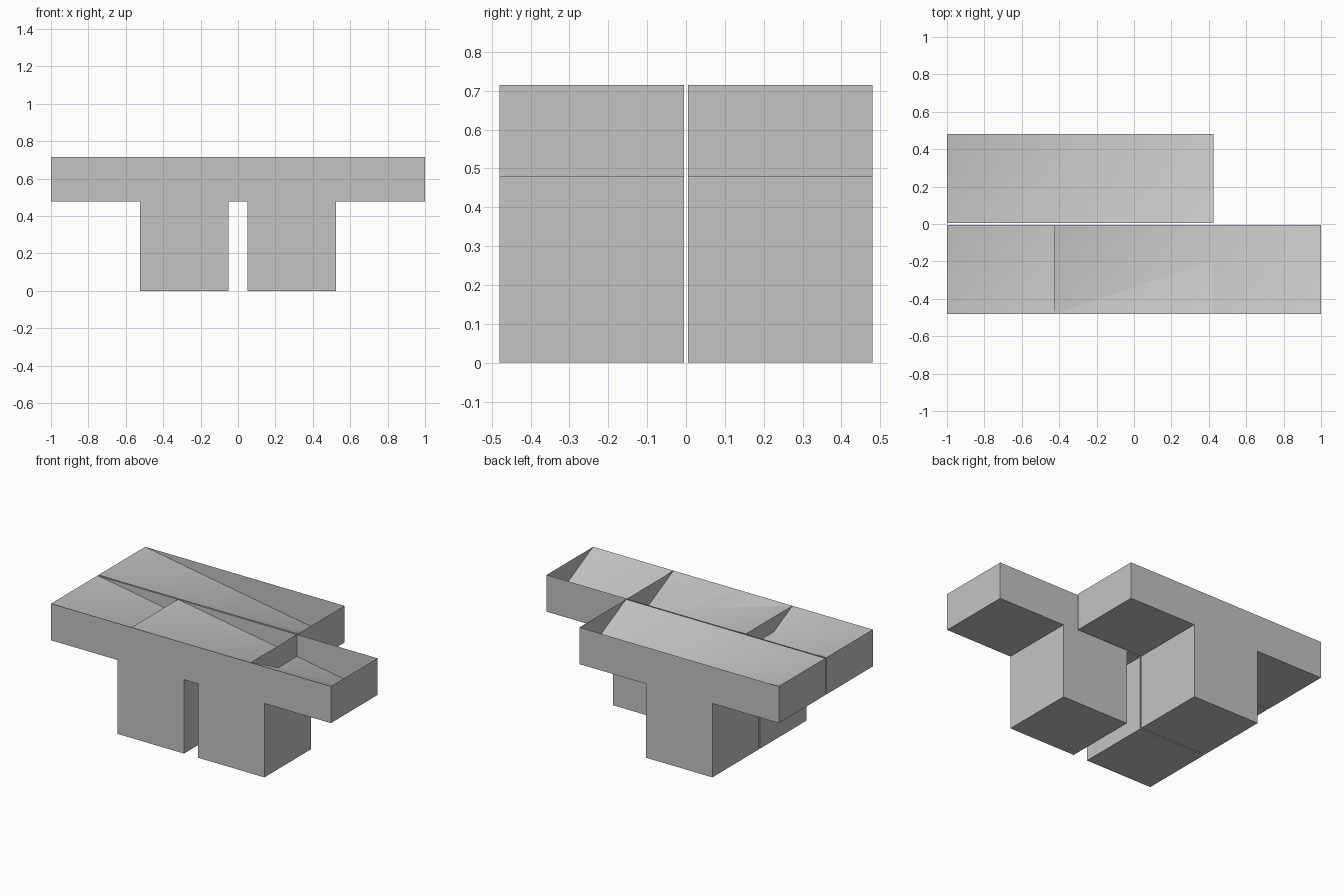
import bpy
import bmesh
import math

cube = bpy.data.objects.get("Cube")
if cube:
    bpy.data.objects.remove(cube, do_unlink=True)

# Proportions of one T-shaped block
BAR = 0.7125      # half width of the bar
STEM = 0.2375     # half width of the stem
LEDGE = 0.4775    # underside of the bar
TOP = 0.715
DEPTH = 0.475
GAP = 0.005       # half of the slit between the rows

grey = bpy.data.materials.new("light_grey")
grey.use_nodes = True
grey.diffuse_color = (0.55, 0.55, 0.55, 1)
grey.node_tree.nodes["Principled BSDF"].inputs["Base Color"].default_value = (0.55, 0.55, 0.55, 1)


def t_block(name, x, y_front):
    """T-shaped block whose top sinks to the ledge at its back +x corner."""
    half = [(STEM, 0), (STEM, LEDGE), (BAR, LEDGE), (BAR, TOP)]
    profile = half + [(-px, pz) for px, pz in reversed(half)]
    top_edge = len(half) - 1
    n = len(profile)

    bm = bmesh.new()
    front = [bm.verts.new((x + px, y_front, pz)) for px, pz in profile]
    back = [bm.verts.new((x + px, y_front + DEPTH, pz)) for px, pz in profile]

    # Front, back and side walls, leaving the top open
    bm.faces.new(front)
    bm.faces.new(back[::-1])
    for i in range(n):
        j = (i + 1) % n
        if i != top_edge:
            bm.faces.new((front[j], front[i], back[i], back[j]))

    # Sunken top, folded along its diagonal
    right, left = top_edge, top_edge + 1
    sunk = back[right - 1]
    bm.faces.new((front[left], front[right], sunk))
    bm.faces.new((front[left], sunk, back[left]))

    mesh = bpy.data.meshes.new(name)
    bm.to_mesh(mesh)
    bm.free()
    mesh.materials.append(grey)
    obj = bpy.data.objects.new(name, mesh)
    bpy.context.collection.objects.link(obj)

    bpy.ops.object.select_all(action='DESELECT')
    obj.select_set(True)
    bpy.context.view_layer.objects.active = obj
    bpy.ops.object.shade_smooth_by_angle(angle=math.radians(30))


# Two overlapping blocks in the front row, one in the back row
offset = 1 - BAR
t_block("front_right_block", -offset, -GAP - DEPTH)
t_block("front_left_block", offset, -GAP - DEPTH)
t_block("back_right_block", -offset, GAP)
